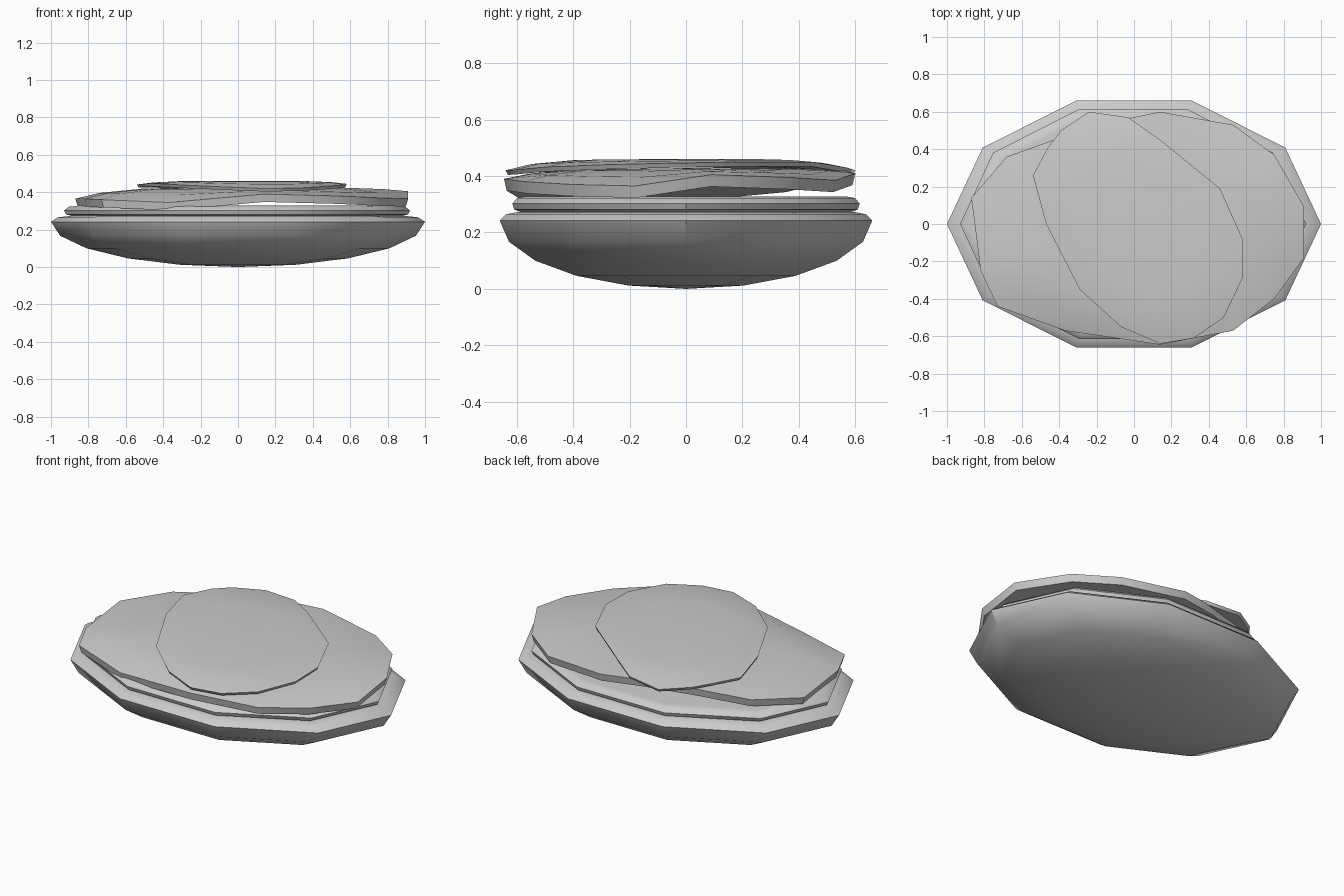
import bpy, bmesh
from math import cos, sin, radians, tau

if "Cube" in bpy.data.objects:
    bpy.data.objects.remove(bpy.data.objects["Cube"])


def loft(name, rings, bottom=None, top=None, angle=40):
    """Skin a stack of equal-length loops and close both ends."""
    bm = bmesh.new()
    loops = [[bm.verts.new(p) for p in ring] for ring in rings]
    n = len(loops[0])
    for a, b in zip(loops, loops[1:]):
        for i in range(n):
            j = (i + 1) % n
            bm.faces.new((a[i], a[j], b[j], b[i]))
    for loop, tip in ((loops[0], bottom), (loops[-1], top)):
        if tip is None:
            bm.faces.new(loop)
        else:
            c = bm.verts.new(tip)
            for i in range(n):
                bm.faces.new((loop[i], loop[(i + 1) % n], c))
    bmesh.ops.recalc_face_normals(bm, faces=bm.faces)
    me = bpy.data.meshes.new(name)
    bm.to_mesh(me)
    bm.free()
    ob = bpy.data.objects.new(name, me)
    bpy.context.collection.objects.link(ob)
    bpy.ops.object.select_all(action='DESELECT')
    ob.select_set(True)
    bpy.context.view_layer.objects.active = ob
    bpy.ops.object.shade_smooth_by_angle(angle=radians(angle))
    return ob


def oval(r, z, cx=0, ry=0.694):
    return [(cx + r * cos(tau * i / 10), r * ry * sin(tau * i / 10), z) for i in range(10)]


def slice_part(name, edge, levels, centre, thick, under):
    """Floppy slice: wavy edge of (x, y, z top), rising to a crown."""
    cx, cy, cz = centre

    def ring(s, lift):
        return [(cx + (x - cx) * s, cy + (y - cy) * s, z + (cz - z) * lift) for x, y, z in edge]
    low = [(cx + (x - cx) * under, cy + (y - cy) * under, z - thick) for x, y, z in edge]
    inner = [(x, y, z - thick) for x, y, z in ring(0.6, 0.6)]
    rings = [inner, low] + [ring(s, l) for s, l in levels]
    return loft(name, rings, (cx, cy, cz - thick), centre)


# bottom bun: squashed ten-sided hemisphere with a rounded top rim
bun = [oval(cos(radians(a)), 0.242 - 0.242 * sin(radians(a))) for a in (72, 54, 36, 18, 0)]
bun += [oval(0.965, 0.265), oval(0.90, 0.273)]
loft("bottom_bun", bun, (0, 0, 0), (0, 0, 0.273))

# patty: thin disc with rounded rim
patty = [oval(r, z, -0.005, 0.70) for r, z in
         ((0.88, 0.272), (0.915, 0.282), (0.925, 0.302), (0.90, 0.322), (0.85, 0.328))]
loft("patty", patty, (0, 0, 0.272), (0, 0, 0.328))

# large wavy slice
large_edge = [(0.91, -0.18, 0.365), (0.91, 0.09, 0.405), (0.75, 0.37, 0.395), (0.53, 0.53, 0.385),
              (0.14, 0.60, 0.41), (-0.10, 0.55, 0.42), (-0.40, 0.46, 0.41), (-0.68, 0.36, 0.385),
              (-0.87, 0.14, 0.365), (-0.82, -0.25, 0.365), (-0.73, -0.44, 0.36),
              (-0.37, -0.57, 0.345), (0.14, -0.645, 0.39), (0.53, -0.57, 0.38), (0.75, -0.40, 0.37)]
slice_part("large_slice", large_edge, ((1, 0), (0.85, 0.5), (0.6, 0.85)),
           (0.02, -0.02, 0.428), 0.042, 0.985)

# small slice lying crosswise on top
small_edge = [(0.58, -0.08, 0.445), (0.46, 0.19, 0.45), (0.14, 0.45, 0.45), (-0.03, 0.57, 0.43),
              (-0.24, 0.60, 0.42), (-0.39, 0.50, 0.435), (-0.46, 0.41, 0.442), (-0.54, 0.26, 0.441),
              (-0.47, 0.0, 0.448), (-0.29, -0.35, 0.438), (-0.07, -0.55, 0.428),
              (0.14, -0.64, 0.42), (0.32, -0.61, 0.422), (0.48, -0.50, 0.432), (0.58, -0.29, 0.44)]
slice_part("small_slice", small_edge, ((1, 0), (0.85, 0.55), (0.6, 0.9)),
           (0.03, -0.02, 0.461), 0.016, 0.985)
